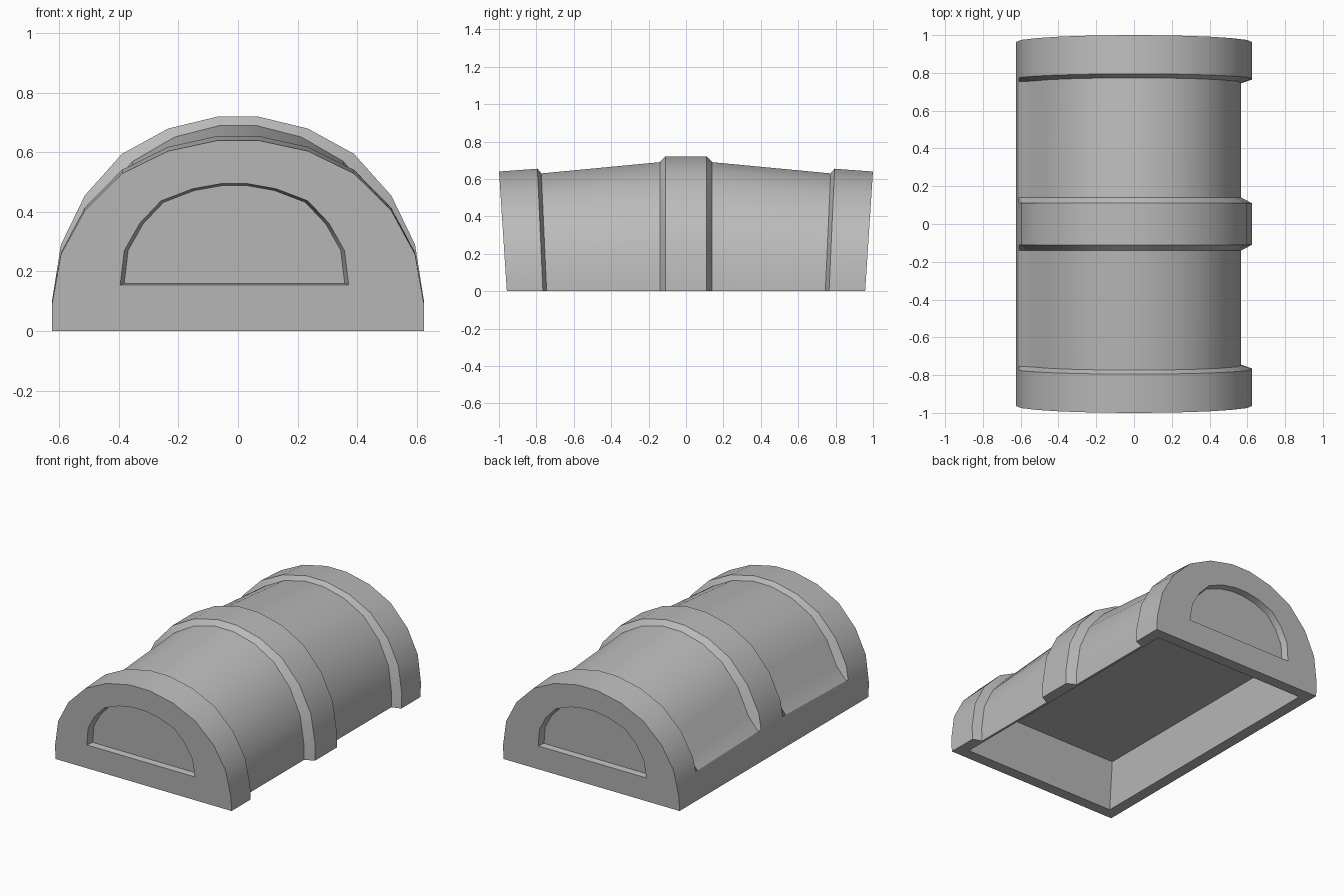
import bpy, bmesh

cube = bpy.data.objects.get("Cube")
if cube:
    bpy.data.objects.remove(cube, do_unlink=True)

grey = bpy.data.materials.new("plain_grey")
grey.use_nodes = True
grey.diffuse_color = (0.5, 0.5, 0.5, 1)
grey.node_tree.nodes["Principled BSDF"].inputs["Base Color"].default_value = (0.5, 0.5, 0.5, 1)


def loft(name, rings):
    """Closed solid through a list of equally long rings."""
    bm = bmesh.new()
    rows = [[bm.verts.new(p) for p in ring] for ring in rings]
    n = len(rows[0])
    for a, b in zip(rows, rows[1:]):
        for i in range(n):
            j = (i + 1) % n
            bm.faces.new((a[i], a[j], b[j], b[i]))
    bm.faces.new(rows[0])
    bm.faces.new(rows[-1])
    bmesh.ops.recalc_face_normals(bm, faces=bm.faces)
    mesh = bpy.data.meshes.new(name)
    bm.to_mesh(mesh)
    bm.free()
    mesh.materials.append(grey)
    obj = bpy.data.objects.new(name, mesh)
    bpy.context.collection.objects.link(obj)
    return obj


# Arched profile at the tallest section, from the right foot over to the left
PEAK = 0.72
half = [(0.625, 0), (0.625, 0.1), (0.61, 0.195), (0.595, 0.29),
        (0.515, 0.455), (0.39, 0.595), (0.235, 0.68), (0.07, PEAK)]
arch = half + [(-x, z) for x, z in reversed(half)]
PLAIN = 3  # points of the plain strip along the -x foot


def section(side, y, tilt, height, floor_height=None):
    ring = []
    for i, (x, z) in enumerate(arch):
        h = height
        if floor_height and i < len(arch) - PLAIN:
            x, h = x * 0.907, floor_height
        z *= h / PEAK
        ring.append((x, side * (y + tilt * z), z))
    return ring


# Sections from the end to the middle: end band, sunken panel, middle band
steps = [(0.958, 0.065, 0.64), (0.765, 0.045, 0.655), (0.745, 0.045, 0.66, 0.63),
         (0.14, 0, 0.715, 0.69), (0.11, 0, PEAK)]
lid = loft("arched_lid", [section(-1, *s) for s in steps] +
           [section(1, *s) for s in reversed(steps)])

# Hollow underside with sloping walls
def rectangle(x, y, z):
    return [(-x, -y, z), (x, -y, z), (x, y, z), (-x, y, z)]

cutters = [loft("hollow_cutter", [rectangle(0.56, 0.916, -0.1),
                                  rectangle(0.552, 0.885, 0),
                                  rectangle(0.505, 0.805, 0.28)])]

# Arched sunken panel in each end
side_pts = [(0.384, 0.155), (0.37, 0.27), (0.318, 0.362),
            (0.247, 0.437), (0.14, 0.478), (0.045, 0.495)]
window = side_pts + [(-x, z) for x, z in reversed(side_pts)]
for side in (-1, 1):
    rings = []
    for depth, grow in ((0.04, 1.035), (-0.04, 0.965)):
        ring = []
        for x, z in window:
            z = 0.3 + (z - 0.3) * grow
            ring.append((x * grow - 0.012, side * (0.958 + 0.065 * z + depth), z))
        rings.append(ring)
    cutters.append(loft("end_panel_cutter", rings))

# Cut, then shade
bpy.ops.object.select_all(action='DESELECT')
bpy.context.view_layer.objects.active = lid
lid.select_set(True)
for cutter in cutters:
    cutter.hide_render = True
    mod = lid.modifiers.new("cut", 'BOOLEAN')
    mod.operation = 'DIFFERENCE'
    mod.solver = 'EXACT'
    mod.object = cutter
    bpy.ops.object.modifier_apply(modifier=mod.name)
    bpy.data.objects.remove(cutter, do_unlink=True)
bpy.ops.object.shade_smooth_by_angle(angle=0.52)
